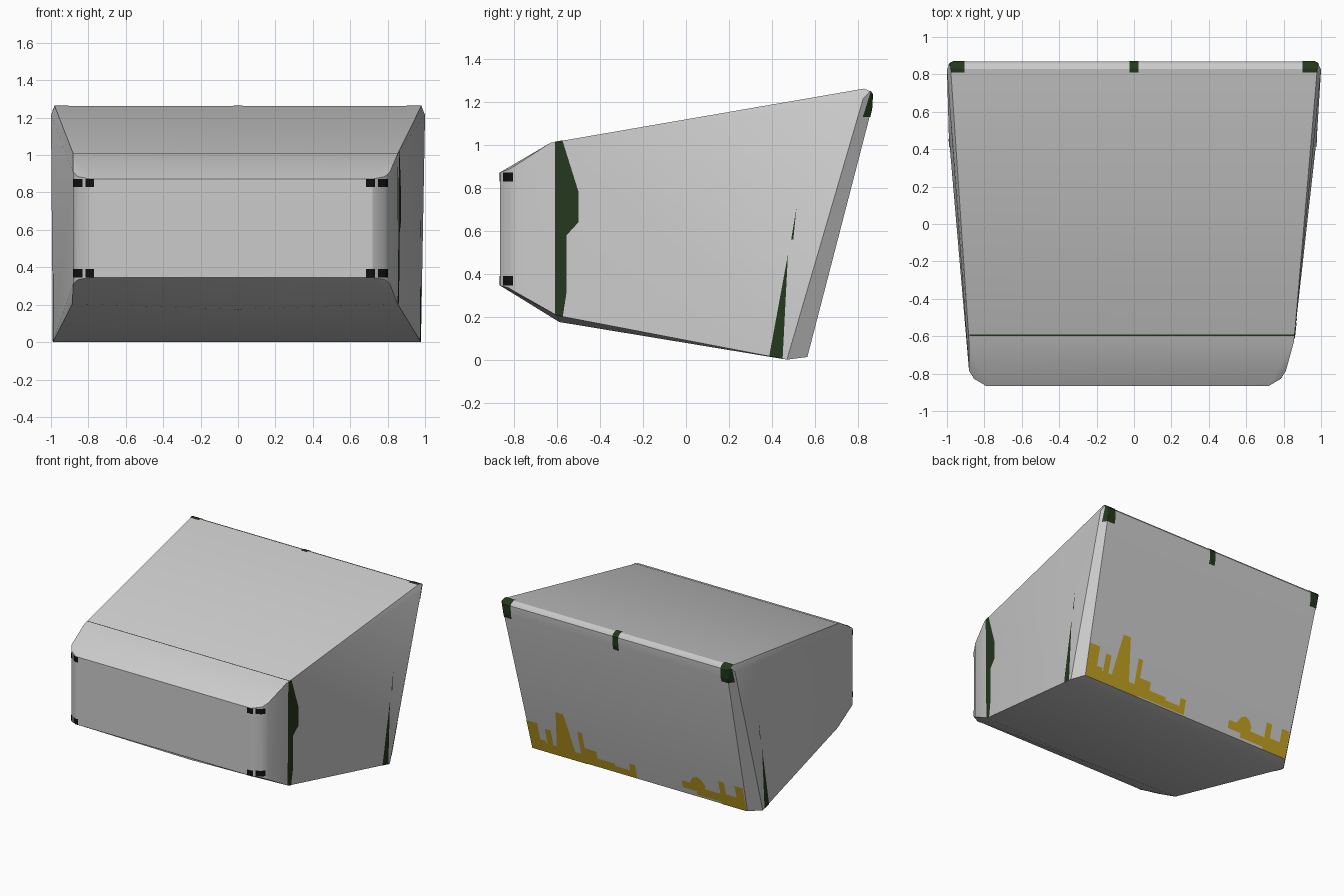
import bpy, bmesh, math
from mathutils import Vector

if "Cube" in bpy.data.objects:
    bpy.data.objects.remove(bpy.data.objects["Cube"])


def material(name, rgb):
    m = bpy.data.materials.new(name)
    m.diffuse_color = (*rgb, 1)
    m.use_nodes = True
    m.node_tree.nodes["Principled BSDF"].inputs["Base Color"].default_value = m.diffuse_color
    return m


GREEN = material("dark_green", (0.018, 0.04, 0.012))
BLACK = material("black", (0.005, 0.005, 0.005))
YELLOW = material("yellow", (0.55, 0.36, 0.015))


def add_object(name, bm, mat=None):
    mesh = bpy.data.meshes.new(name)
    bm.to_mesh(mesh)
    bm.free()
    ob = bpy.data.objects.new(name, mesh)
    bpy.context.collection.objects.link(ob)
    if mat:
        mesh.materials.append(mat)
    return ob


# Tapered shell: corner points of each side, wrapped as one convex body
corners = [(0, -0.59, 0.175)]
for s, d in ((-1, 0.0), (1, 1.0)):
    # rounded nose corner
    for x, y, zlo, zhi in ((0.79, -0.866, 0.345, 0.872), (0.855, -0.828, 0.335, 0.885),
                           (0.882, -0.785, 0.31, 0.91)):
        x -= 0.07 * d
        corners += [(s * x, y, zlo), (s * x, y, zhi)]
    # shoulder between nose and main body
    corners += [(s * (0.885 - 0.032 * d), -0.60, 0.205), (s * (0.882 - 0.027 * d), -0.63, 1.01)]
    # rear top corner and sloping rear edges
    corners += [(s * 0.98, 0.83, 1.262), (s * 0.985, 0.858, 1.25), (s * 1.0, 0.825, 1.215),
                (s * 0.965, 0.868, 1.235), (s * 0.965, 0.864, 1.165),
                (s * (0.99 - 0.012 * d), 0.47, 0.0), (s * 0.925, 0.565, 0.012)]

shell_bm = bmesh.new()
for c in corners:
    shell_bm.verts.new(c)
res = bmesh.ops.convex_hull(shell_bm, input=shell_bm.verts[:])
loose = [v for v in shell_bm.verts if not v.link_faces]
bmesh.ops.delete(shell_bm, geom=loose, context='VERTS')
bmesh.ops.recalc_face_normals(shell_bm, faces=shell_bm.faces[:])
source = shell_bm.copy()
shell = add_object("shell", shell_bm)
bpy.context.view_layer.objects.active = shell
shell.select_set(True)
bpy.ops.object.shade_smooth_by_angle(angle=math.radians(28))


def patch(name, axes, outline, facing, mat, limit=0.5):
    """Cut a convex outline out of the shell surface and lift it slightly."""
    bm = source.copy()
    facing = Vector(facing)
    bm.normal_update()
    bmesh.ops.delete(bm, geom=[f for f in bm.faces if f.normal.dot(facing) < limit],
                     context='FACES')
    mid = sum((Vector(p) for p in outline), Vector((0, 0))) / len(outline)
    for i, p in enumerate(outline):
        a, b = Vector(p), Vector(outline[(i + 1) % len(outline)])
        n2 = Vector((b.y - a.y, a.x - b.x))
        if n2.dot(mid - a) > 0:
            n2 = -n2
        co, no = Vector((0, 0, 0)), Vector((0, 0, 0))
        for k, ax in enumerate(axes):
            co[ax], no[ax] = a[k], n2[k]
        bmesh.ops.bisect_plane(bm, geom=bm.verts[:] + bm.edges[:] + bm.faces[:], dist=1e-6,
                               plane_co=co, plane_no=no.normalized(), clear_outer=True)
    bm.normal_update()
    for v in bm.verts:
        v.co += v.normal * 0.003
    if bm.faces:
        add_object(name, bm, mat)
    else:
        bm.free()


def rect(a0, a1, b0, b1):
    return [(a0, b0), (a1, b0), (a1, b1), (a0, b1)]


XY, XZ, YZ = (0, 1), (0, 2), (1, 2)
FRONT, BACK, RIGHT, LEFT, TOP = (0, -1, 0), (0, 1, 0), (1, 0, 0), (-1, 0, 0), (0, 0, 1)

# Green band on the right side
patch("side_band_lower", YZ, [(-0.61, 0.19), (-0.575, 0.19), (-0.555, 0.32), (-0.555, 0.58),
                              (-0.61, 0.58)], RIGHT, GREEN)
patch("side_band_upper", YZ, [(-0.61, 0.58), (-0.555, 0.58), (-0.5, 0.64), (-0.5, 0.78),
                              (-0.575, 1.02), (-0.61, 1.02)], RIGHT, GREEN)

# Slim green wedges low on both sides
for side, facing in (("right", RIGHT), ("left", LEFT)):
    patch(side + "_wedge", YZ, [(0.385, 0.0), (0.45, 0.0), (0.475, 0.49)], facing, GREEN)
    patch(side + "_sliver", YZ, [(0.49, 0.56), (0.5, 0.56), (0.515, 0.71)], facing, GREEN)

# Thin seam across the roof
patch("roof_seam", XY, rect(-0.88, 0.86, -0.597, -0.59), TOP, GREEN)

# Green clips along the rear top edge
for x0, x1 in ((-0.99, -0.905), (-0.025, 0.025), (0.9, 0.985)):
    patch("clip_rear", XZ, rect(x0, x1, 1.13, 1.3), BACK, GREEN)
    patch("clip_top", XY, rect(x0, x1, 0.81, 0.9), TOP, GREEN)

# Black pads on the nose corners
for x0, x1 in ((-0.88, -0.83), (-0.815, -0.77), (0.685, 0.73), (0.747, 0.80)):
    for z0, z1 in ((0.345, 0.39), (0.83, 0.872)):
        patch("nose_pad", XZ, rect(x0, x1, z0, z1), FRONT, BLACK, 0.2)

# Yellow silhouette along the bottom of the rear: x range, bottom, top
blocks = [(0.84, 0.95, 0, 0.25), (0.79, 0.84, 0, 0.11), (0.73, 0.78, 0, 0.22),
          (0.45, 0.49, 0, 0.28), (0.49, 0.79, 0, 0.09), (0.35, 0.45, 0.02, 0.15),
          (0.2, 0.35, 0.02, 0.09), (0.02, 0.2, 0.02, 0.07), (0.02, 0.07, 0.07, 0.13),
          (-0.58, -0.38, 0.06, 0.12), (-0.71, -0.5, 0.03, 0.1), (-0.76, -0.71, 0, 0.21),
          (-0.85, -0.76, 0, 0.11), (-0.92, -0.85, 0, 0.21)]
for x0, x1, z0, z1 in blocks:
    patch("skyline_block", XZ, rect(x0, x1, z0, z1), BACK, YELLOW, 0.8)
patch("skyline_tower", XZ, [(0.54, 0.09), (0.7, 0.09), (0.655, 0.4), (0.59, 0.4)],
      BACK, YELLOW, 0.8)
patch("skyline_dome", XZ, [(-0.59, 0.12), (-0.45, 0.12), (-0.48, 0.17), (-0.52, 0.19),
                           (-0.56, 0.17)], BACK, YELLOW, 0.8)
source.free()
